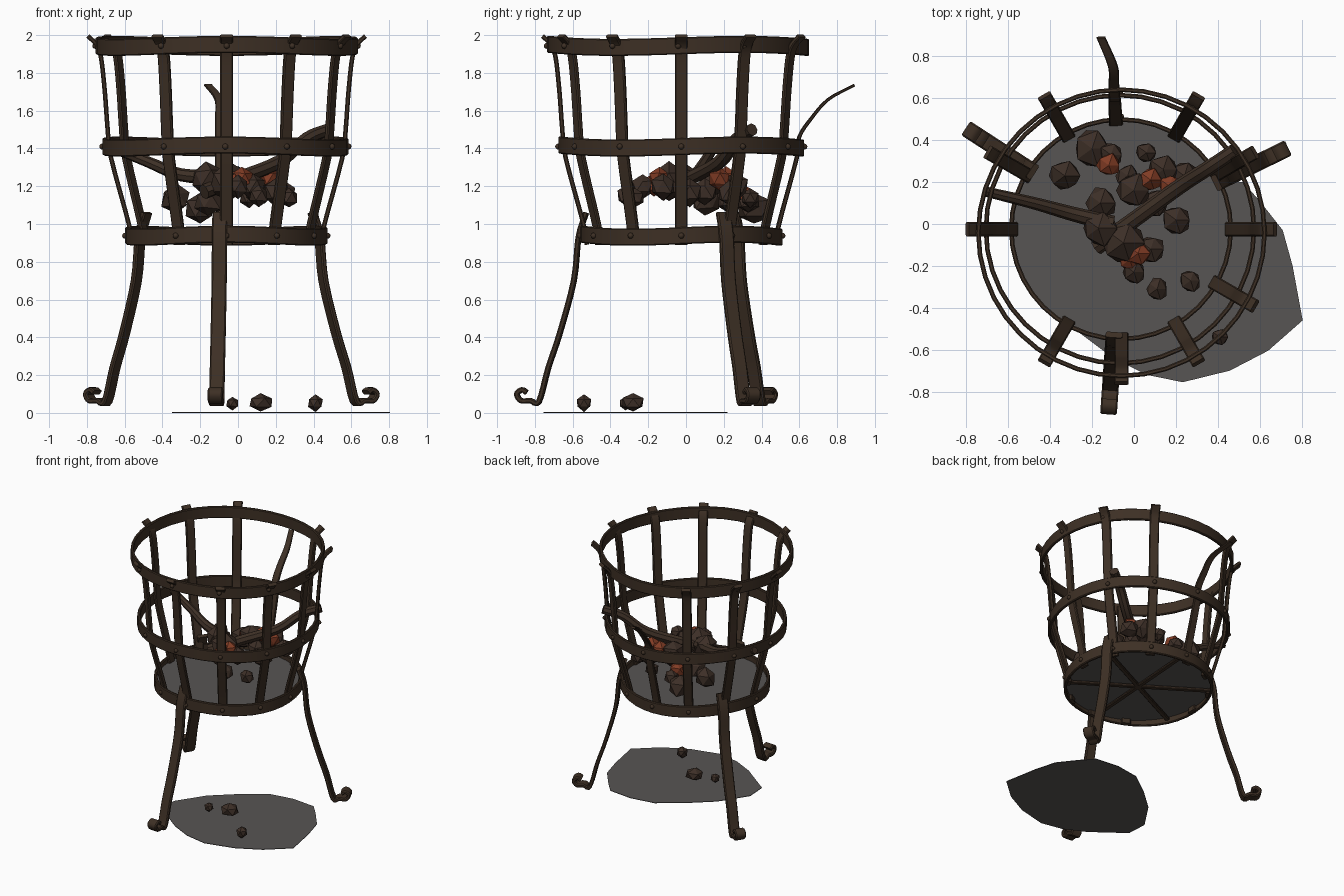
import bpy, bmesh, random
from math import sin, cos, pi, radians
from mathutils import Vector

random.seed(4)
if "Cube" in bpy.data.objects:
    bpy.data.objects.remove(bpy.data.objects["Cube"])


def material(name, rgb):
    m = bpy.data.materials.new(name)
    m.use_nodes = True
    m.diffuse_color = (*rgb, 1)
    bsdf = m.node_tree.nodes["Principled BSDF"]
    bsdf.inputs["Base Color"].default_value = (*rgb, 1)
    bsdf.inputs["Roughness"].default_value = 0.9
    return m


IRON = material("rusty iron", (0.047, 0.029, 0.018))
WOOD = material("charred wood", (0.047, 0.029, 0.019))
COAL = material("burnt coal", (0.046, 0.028, 0.020))
EMBER = material("glowing ember", (0.22, 0.045, 0.018))
ASH = material("grey ash", (0.095, 0.09, 0.088))
CENTRE = Vector((-0.06, -0.025, 0))


def finish(bm, name, mat, smooth=True):
    bmesh.ops.recalc_face_normals(bm, faces=bm.faces)
    me = bpy.data.meshes.new(name)
    bm.to_mesh(me)
    bm.free()
    me.materials.append(mat)
    ob = bpy.data.objects.new(name, me)
    bpy.context.collection.objects.link(ob)
    if smooth:
        bpy.ops.object.select_all(action='DESELECT')
        ob.select_set(True)
        bpy.context.view_layer.objects.active = ob
        bpy.ops.object.shade_smooth_by_angle(angle=radians(35))
    return ob


def spline(pts, steps=4):
    """Smooth path through the given points."""
    p = [Vector(q) for q in pts]
    p = [2 * p[0] - p[1]] + p + [2 * p[-1] - p[-2]]
    out = []
    for a, b, c, d in zip(p, p[1:], p[2:], p[3:]):
        for i in range(steps):
            t = i / steps
            out.append(b + (c - a) * t / 2 + (a - 2.5 * b + 2 * c - d / 2) * t * t
                       + (1.5 * b - a / 2 - 1.5 * c + d / 2) * t ** 3)
    return out + [p[-2]]


def sweep(name, path, side, section, mat, taper=1.0, closed=False):
    """Sweep a section (across, through) along a path; side is the across axis."""
    bm = bmesh.new()
    n, side, loops = len(path), Vector(side).normalized(), []
    for i, p in enumerate(path):
        if closed:
            t = path[(i + 1) % n] - path[i - 1]
        else:
            t = path[min(i + 1, n - 1)] - path[max(i - 1, 0)]
        normal = t.cross(side).normalized()
        s = 1 + (taper - 1) * i / (n - 1)
        loops.append([bm.verts.new(p + side * (u * s) + normal * (v * s)) for u, v in section])
    k = len(section)
    for i in range(n if closed else n - 1):
        a, b = loops[i], loops[(i + 1) % n]
        for j in range(k):
            bm.faces.new((a[j], a[(j + 1) % k], b[(j + 1) % k], b[j]))
    if not closed:
        bm.faces.new(loops[0])
        bm.faces.new(loops[-1])
    return finish(bm, name, mat)


def bar(width, thick):
    """Flat bar section with chamfered corners."""
    w, t, c = width / 2, thick / 2, thick / 4
    return [(-w, -t + c), (-w + c, -t), (w - c, -t), (w, -t + c),
            (w, t - c), (w - c, t), (-w + c, t), (-w, t - c)]


def radial(profile, angle):
    """Place (radius, height, drift) points in an upright plane at an angle."""
    a = radians(angle)
    out, side = Vector((cos(a), sin(a), 0)), Vector((-sin(a), cos(a), 0))
    pts = [CENTRE + out * q[0] + side * (q[2] if len(q) > 2 else 0) + Vector((0, 0, q[1]))
           for q in profile]
    return spline(pts), side


def ball(bm, centre, r, squash=(1, 1, 1), detail=1, jitter=0.0):
    vs = bmesh.ops.create_icosphere(bm, subdivisions=detail, radius=r)["verts"]
    for v in vs:
        v.co *= 1 + random.uniform(-jitter, jitter)
        v.co = Vector(v.co[i] * squash[i] for i in range(3)) + Vector(centre)


# Hoops: name, centre x, centre y, radius, mid height
STAVES = [0, 30, 60, 120, 150, 180, 240, 270, 300, 330]
HOOPS = [("top_hoop", -0.06, -0.042, 0.683, 1.943),
         ("middle_hoop", -0.067, -0.025, 0.64, 1.41),
         ("bottom_hoop", -0.062, -0.025, 0.524, 0.938)]
for name, cx, cy, r, z in HOOPS:
    ring = [Vector((cx + r * cos(a), cy + r * sin(a), z + 0.008 * sin(3 * a)))
            for a in (2 * pi * i / 40 for i in range(40))]
    sweep(name, ring, (0, 0, 1), bar(0.09, 0.022), IRON, closed=True)
    rivets = bmesh.new()
    for deg in STAVES + [90]:
        if deg == 90 and name == "top_hoop":
            continue
        a = radians(deg)
        ball(rivets, (cx + (r + 0.012) * cos(a), cy + (r + 0.012) * sin(a), z), 0.016, detail=2)
    finish(rivets, name + "_rivets", IRON)

# Basket staves, one of them snapped and bent outwards at the back
LOWER = [(0.50, 0.89), (0.518, 1.0), (0.612, 1.35), (0.63, 1.5)]
for deg in STAVES:
    path, side = radial(LOWER + [(0.645, 1.7), (0.665, 1.88), (0.69, 1.95), (0.735, 1.995)], deg)
    sweep("stave_%d" % deg, path, side, bar(0.068, 0.024), IRON)
path, side = radial(LOWER[:3] + [(0.625, 1.46), (0.69, 1.56), (0.78, 1.66), (0.92, 1.735, 0.05)], 93)
sweep("bent_stave", path, side, bar(0.07, 0.024), IRON, taper=0.6)

# Legs with curled feet, and the grate bars in line with them
LEG = [(0.505, 1.06), (0.545, 0.93), (0.57, 0.7), (0.645, 0.42), (0.705, 0.24), (0.755, 0.06),
       (0.80, 0.065), (0.85, 0.065), (0.872, 0.10), (0.845, 0.122), (0.82, 0.108)]
for label, deg in (("front", 266), ("right", 147), ("left", 26)):
    path, side = radial(LEG, deg)
    sweep(label + "_leg", path, side, bar(0.08, 0.028), IRON)
    path, side = radial([(-0.52, 0.915), (0.52, 0.915)], deg)
    sweep(label + "_grate_bar", path, side, bar(0.035, 0.02), IRON)

# Ash plate inside the basket
bm = bmesh.new()
bmesh.ops.create_cone(bm, cap_ends=True, segments=40, radius1=0.518, radius2=0.518, depth=0.01)
bmesh.ops.translate(bm, verts=bm.verts, vec=CENTRE + Vector((0, 0, 0.935)))
finish(bm, "ash_plate", ASH)

# Irregular ash patch on the ground
PATCH = [(0.52, 0.2), (0.6, 0.11), (0.71, -0.03), (0.757, -0.2), (0.805, -0.46), (0.64, -0.605),
         (0.457, -0.7), (0.233, -0.755), (0.06, -0.72), (-0.1, -0.64), (-0.34, -0.46),
         (-0.35, -0.3), (-0.21, -0.09), (-0.04, 0.06), (0.14, 0.19), (0.33, 0.22)]
bm = bmesh.new()
face = bm.faces.new([bm.verts.new((x, y, 0.004)) for x, y in PATCH])
ext = bmesh.ops.extrude_face_region(bm, geom=[face])["geom"]
for v in ext:
    if isinstance(v, bmesh.types.BMVert):
        v.co.z = 0
finish(bm, "ground_ash", ASH)

# Charred sticks
octagon = [(0.04 * cos(i * pi / 4), 0.04 * sin(i * pi / 4)) for i in range(8)]
sweep("long_stick", spline([(-0.18, -0.11, 1.17), (0.0, 0.02, 1.24), (0.22, 0.18, 1.33),
                            (0.36, 0.27, 1.45), (0.48, 0.35, 1.5)]),
      (-0.57, 0.82, 0), octagon, WOOD, taper=0.85)
sweep("short_stick", spline([(-0.1, 0.0, 1.25), (-0.3, 0.05, 1.26), (-0.48, 0.1, 1.33),
                             (-0.71, 0.155, 1.42)]),
      (0.24, 0.97, 0), octagon, WOOD, taper=0.6)

# Coals heaped in the basket: x, y, z, radius
COALS = [(-0.33, 0.23, 1.13, 0.08), (-0.2, 0.36, 1.08, 0.09), (-0.11, 0.33, 1.12, 0.06),
         (0.06, 0.34, 1.14, 0.055), (-0.03, 0.23, 1.2, 0.06), (0.0, 0.16, 1.23, 0.085),
         (0.14, 0.26, 1.2, 0.08), (0.24, 0.23, 1.16, 0.07), (0.2, 0.02, 1.17, 0.075),
         (-0.17, -0.02, 1.24, 0.09), (-0.05, -0.09, 1.22, 0.1), (0.08, -0.12, 1.2, 0.07),
         (0.0, -0.23, 1.2, 0.06), (0.11, -0.31, 1.15, 0.055), (0.27, -0.27, 1.14, 0.055),
         (-0.16, 0.1, 1.12, 0.08), (0.1, 0.1, 1.17, 0.07)]
bm = bmesh.new()
for x, y, z, r in COALS:
    ball(bm, (x, y, z), r, jitter=0.15)
finish(bm, "coals", COAL, smooth=False)

# Embers tucked between the coals
bm = bmesh.new()
for x, y, z in [(0.08, 0.21, 1.24), (0.17, 0.18, 1.24), (0.02, -0.14, 1.24),
                (-0.02, -0.17, 1.21), (-0.12, 0.28, 1.16)]:
    ball(bm, (x, y, z), 0.06, jitter=0.15)
finish(bm, "embers", EMBER, smooth=False)

# Coals fallen to the ground
bm = bmesh.new()
ball(bm, (-0.03, -0.32, 0.052), 0.036, jitter=0.12)
ball(bm, (0.12, -0.28, 0.055), 0.06, (1.2, 1, 0.8), jitter=0.12)
ball(bm, (0.41, -0.54, 0.052), 0.043, jitter=0.12)
finish(bm, "fallen_coals", COAL, smooth=False)
